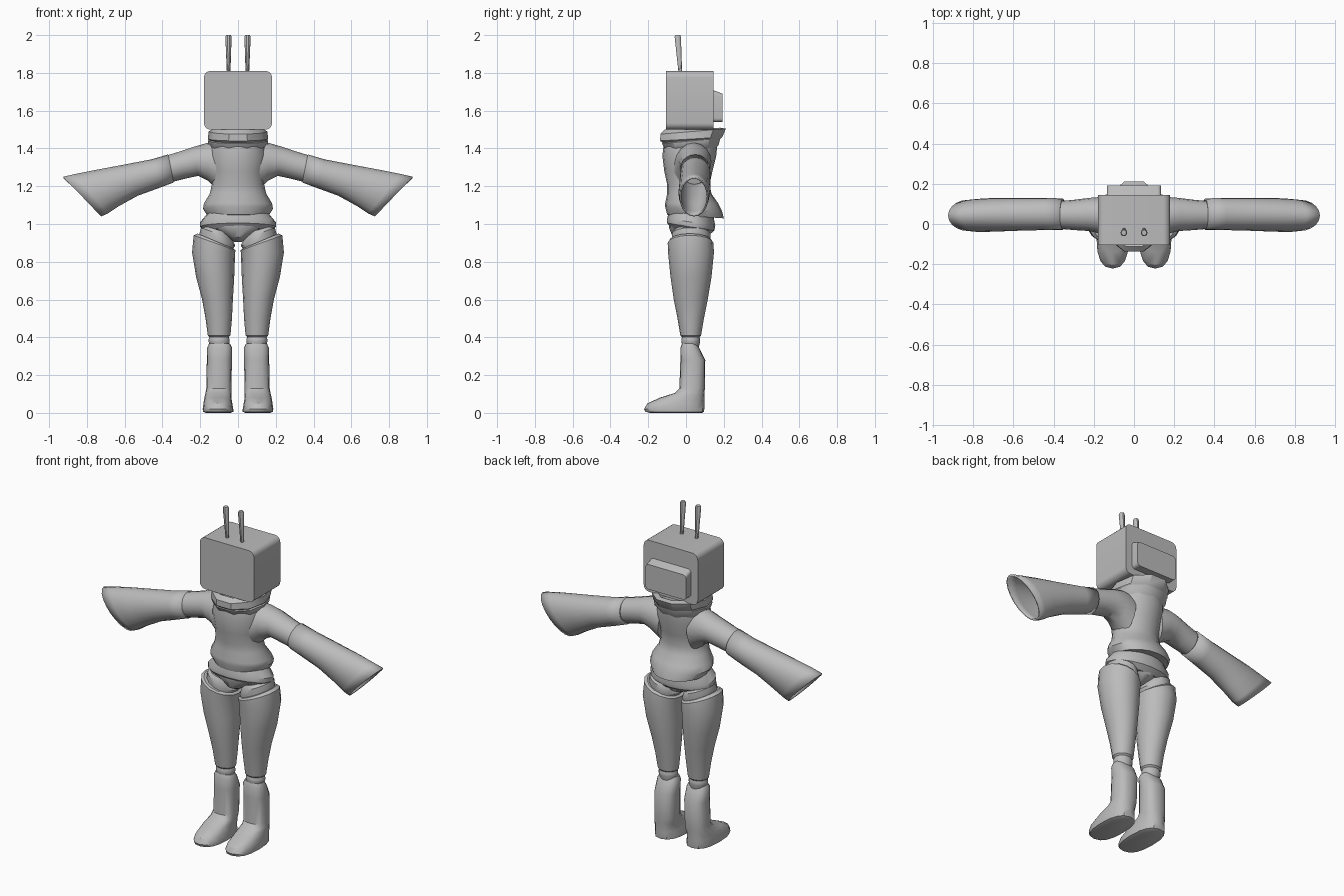
import bpy, bmesh, math
from mathutils import Vector

if "Cube" in bpy.data.objects:
    bpy.data.objects.remove(bpy.data.objects["Cube"], do_unlink=True)

grey = bpy.data.materials.new("plain grey")
grey.use_nodes = True
grey.diffuse_color = (.5, .5, .5, 1)
grey.node_tree.nodes["Principled BSDF"].inputs["Base Color"].default_value = (.5, .5, .5, 1)


def finish(name, bm, angle=35):
    bmesh.ops.recalc_face_normals(bm, faces=bm.faces[:])
    mesh = bpy.data.meshes.new(name)
    bm.to_mesh(mesh)
    bm.free()
    mesh.materials.append(grey)
    obj = bpy.data.objects.new(name, mesh)
    bpy.context.collection.objects.link(obj)
    bpy.ops.object.select_all(action='DESELECT')
    obj.select_set(True)
    bpy.context.view_layer.objects.active = obj
    bpy.ops.object.shade_smooth_by_angle(angle=math.radians(angle))
    return obj


def loft(name, rings, sides=16, power=1, caps=(True, True), side=1, angle=35):
    """Skin a list of (centre, u, v) ellipses; power below one squares them off."""
    bm = bmesh.new()
    loops = []
    for centre, u, v in rings:
        loop = []
        for i in range(sides):
            a = math.tau * i / sides
            c, s = math.cos(a), math.sin(a)
            c = math.copysign(abs(c) ** power, c)
            s = math.copysign(abs(s) ** power, s)
            p = centre + u * c + v * s
            loop.append(bm.verts.new((p.x * side, p.y, p.z)))
        loops.append(loop)
    for low, high in zip(loops, loops[1:]):
        for i in range(sides):
            j = (i + 1) % sides
            bm.faces.new((low[i], low[j], high[j], high[i]))
    if caps[0]:
        bm.faces.new(loops[0])
    if caps[1]:
        bm.faces.new(loops[-1])
    return finish(name, bm, angle)


def level(x0, x1, y0, y1, z, lean_x=0, lean_y=0):
    """Flat ring from its extents; the leans raise its +x and +y ends."""
    return (Vector(((x0 + x1) / 2, (y0 + y1) / 2, z)),
            Vector(((x1 - x0) / 2, 0, lean_x)), Vector((0, (y1 - y0) / 2, lean_y)))


def round_level(half, *rest):
    return level(-half, half, *rest)


def upright(top, bottom, y0, y1):
    """Sleeve ring from its top and bottom (x, z) points and its depth."""
    t, b = Vector((top[0], 0, top[1])), Vector((bottom[0], 0, bottom[1]))
    mid = (t + b) / 2
    mid.y = (y0 + y1) / 2
    return mid, (t - b) / 2, Vector((0, (y1 - y0) / 2, 0))


def block(name, half, y0, y1, z0, z1, radius, inset=0):
    """Box whose front-to-back edges are rounded, with an optional sloped back."""
    bm = bmesh.new()
    bmesh.ops.create_cube(bm, size=1)
    for v in bm.verts:
        v.co = (v.co.x * 2 * half, y1 if v.co.y > 0 else y0, z1 if v.co.z > 0 else z0)
    edges = [e for e in bm.edges if abs(e.verts[0].co.y - e.verts[1].co.y) > .01]
    bmesh.ops.bevel(bm, geom=edges, offset=radius, segments=5, profile=.5, affect='EDGES')
    for v in bm.verts:
        if v.co.y > (y0 + y1) / 2 and v.co.z > (z0 + z1) / 2:
            v.co.z -= inset
    return finish(name, bm)


# Boxy head with its rear housing
block("head", .18, -.105, .145, 1.5, 1.81, .035)
block("head_back_housing", .135, .14, .192, 1.54, 1.71, .02, .02)

# Scarf in two leaning wraps
loft("scarf_lower_wrap", [
    round_level(.13, -.10, .15, 1.38), round_level(.155, -.12, .18, 1.41, 0, .01),
    round_level(.16, -.135, .19, 1.44, 0, .015), round_level(.13, -.1, .16, 1.46)], 10)
loft("scarf_upper_wrap", [
    round_level(.13, -.12, .16, 1.42), round_level(.16, -.145, .20, 1.45, 0, .01),
    round_level(.155, -.145, .22, 1.49, 0, .015), round_level(.13, -.12, .19, 1.505, 0, .005),
    round_level(.1, -.08, .13, 1.48)], 10)

# Top with flared hem
loft("torso", [
    round_level(.13, -.08, .14, 1.04), round_level(.16, -.1, .2, 1.04, 0, -.01),
    round_level(.185, -.11, .19, 1.08, 0, -.01), round_level(.18, -.11, .17, 1.11),
    round_level(.15, -.1, .135, 1.16), round_level(.138, -.1, .125, 1.21),
    round_level(.14, -.115, .14, 1.28), round_level(.155, -.125, .16, 1.36),
    round_level(.145, -.12, .165, 1.41), round_level(.09, -.07, .12, 1.44)], 20)

# Hips and briefs
loft("hips", [
    round_level(.17, -.08, .12, .96, 0, -.02), round_level(.2, -.1, .15, .985, 0, -.02),
    round_level(.2, -.1, .155, 1.01, 0, -.02), round_level(.15, -.09, .14, 1.07)], 20)
loft("briefs", [
    round_level(.02, -.02, .07, .905), round_level(.06, -.07, .12, .93),
    round_level(.16, -.09, .14, .98), round_level(.18, -.09, .14, 1.0)], 16)

for word, side in (("left", 1), ("right", -1)):
    # Antenna
    loft(word + "_antenna", [
        level(.04, .059, -.04, -.02, 1.8), level(.034, .067, -.061, -.026, 1.99),
        level(.038, .063, -.057, -.03, 2)], 10, side=side)

    # Upper arm, and the flared hollow sleeve over it
    loft(word + "_upper_arm", [
        upright((.08, 1.43), (.11, 1.18), -.07, .13), upright((.16, 1.43), (.16, 1.23), -.05, .135),
        upright((.23, 1.41), (.21, 1.255), -.035, .13), upright((.32, 1.38), (.28, 1.24), -.03, .12),
        upright((.44, 1.345), (.40, 1.21), -.02, .11)], side=side)
    sleeve = loft(word + "_sleeve", [
        upright((.37, 1.368), (.34, 1.22), -.03, .127), upright((.46, 1.342), (.42, 1.19), -.03, .13),
        upright((.6, 1.315), (.53, 1.15), -.033, .13), upright((.76, 1.285), (.63, 1.095), -.038, .13),
        upright((.86, 1.265), (.69, 1.055), -.04, .125), upright((.925, 1.25), (.725, 1.04), -.035, .12)],
        20, caps=(False, False), side=side)
    shell = sleeve.modifiers.new("cloth thickness", 'SOLIDIFY')
    shell.thickness = .01

    # Thigh, stocking and knee joint
    loft(word + "_thigh", [
        level(.03, .2, -.07, .12, .86), level(.015, .205, -.075, .13, .915, .03),
        level(.03, .195, -.075, .13, .95, .03), level(.04, .18, -.06, .11, .97, .02)], side=side)
    loft(word + "_stocking", [
        level(.05, .15, -.02, .07, .4), level(.04, .16, -.03, .08, .41),
        level(.032, .172, -.045, .095, .5), level(.027, .19, -.065, .115, .6),
        level(.02, .222, -.082, .135, .72), level(.015, .243, -.095, .148, .85),
        level(.012, .235, -.097, .145, .9, .04), level(.025, .215, -.09, .135, .91, .04)], side=side)
    loft(word + "_knee_joint", [
        level(.055, .14, -.015, .065, .34), level(.045, .155, -.025, .075, .375),
        level(.045, .155, -.025, .075, .39), level(.055, .145, -.015, .065, .42)], side=side)

    # Boot with pointed foot and sloped back
    loft(word + "_boot", [
        level(.025, .185, -.215, .095, .005), level(.025, .187, -.222, .097, .02),
        level(.03, .183, -.205, .097, .05), level(.035, .178, -.14, .098, .08),
        level(.035, .172, -.06, .098, .105), level(.035, .168, -.035, .1, .13),
        level(.032, .165, -.03, .102, .28), level(.032, .163, -.03, .07, .345),
        level(.042, .153, -.02, .055, .368)], 16, .8, side=side)
    loft(word + "_sole", [
        level(.04, .17, -.19, .085, 0), level(.025, .185, -.215, .095, .006)], 16, .8, side=side)
